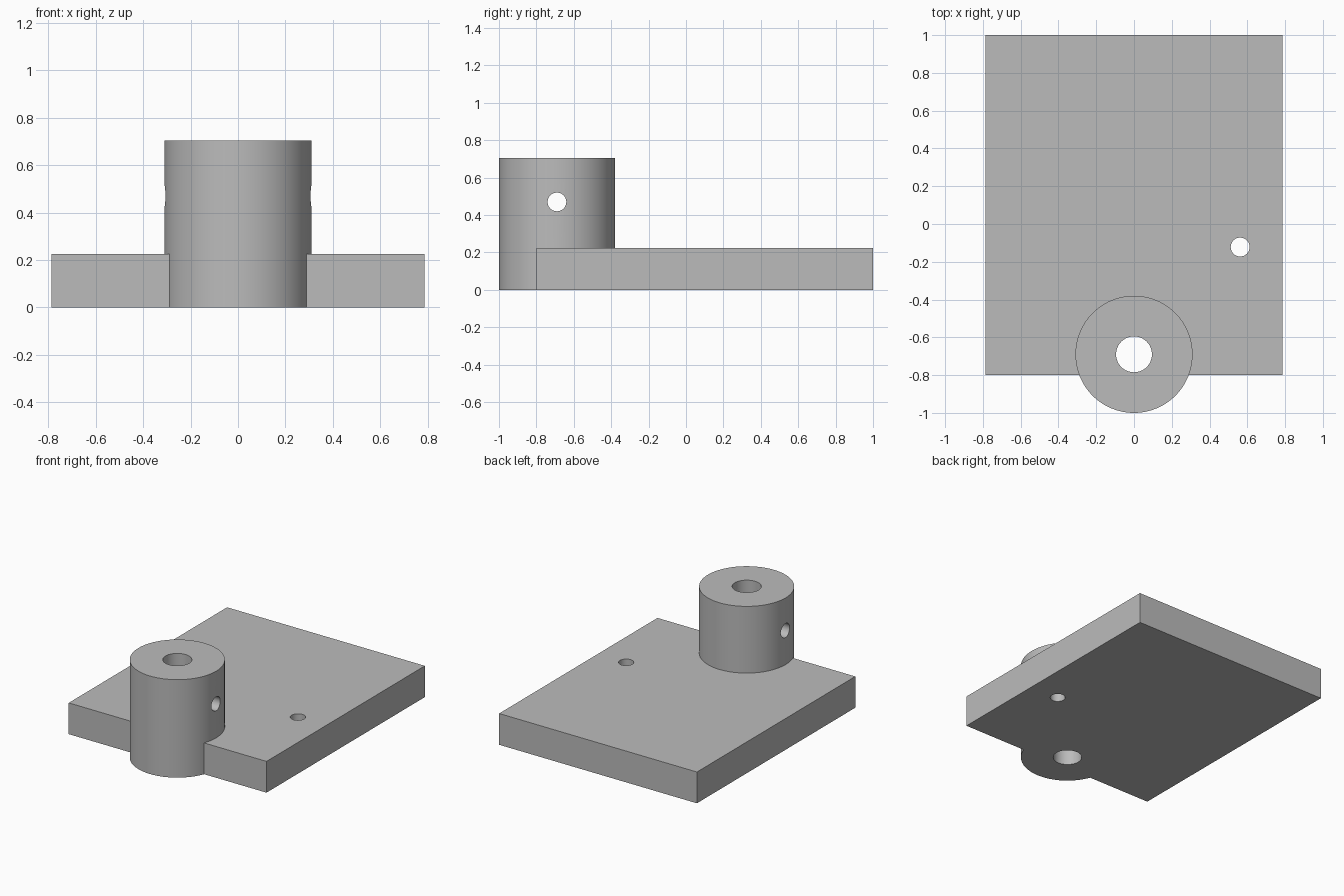
import bpy
import math

if "Cube" in bpy.data.objects:
    bpy.data.objects.remove(bpy.data.objects["Cube"])

PLATE_TOP, BOSS_TOP = 0.225, 0.705
BOSS_Y, BOSS_R = -0.69, 0.31

grey = bpy.data.materials.new("plain grey")
grey.use_nodes = True
grey.diffuse_color = (0.5, 0.5, 0.5, 1)
grey.node_tree.nodes["Principled BSDF"].inputs["Base Color"].default_value = (0.5, 0.5, 0.5, 1)


def cylinder(name, radius, depth, location, rotation=(0, 0, 0), sides=96):
    bpy.ops.mesh.primitive_cylinder_add(vertices=sides, radius=radius, depth=depth,
                                        location=location, rotation=rotation)
    obj = bpy.context.object
    obj.name = name
    obj.data.materials.append(grey)
    return obj


def combine(target, tool, operation):
    """Apply a boolean, then remove the tool."""
    mod = target.modifiers.new(operation.lower(), "BOOLEAN")
    mod.operation, mod.solver, mod.object = operation, "EXACT", tool
    bpy.context.view_layer.objects.active = target
    bpy.ops.object.modifier_apply(modifier=mod.name)
    bpy.data.objects.remove(tool)


# Rectangular base plate
bpy.ops.mesh.primitive_cube_add(size=1, location=(0, 0.1, PLATE_TOP / 2))
bracket = bpy.context.object
bracket.name = "base_plate_with_boss"
bracket.scale = (1.574, 1.8, PLATE_TOP)
bpy.ops.object.transform_apply(location=True, rotation=True, scale=True)
bracket.data.materials.append(grey)

# Round boss overhanging the front edge
boss = cylinder("boss", BOSS_R, BOSS_TOP, (0, BOSS_Y, BOSS_TOP / 2))
combine(bracket, boss, "UNION")

# Vertical bore, sideways pin hole and plate hole
holes = [
    cylinder("bore_cutter", 0.095, 2, (0, BOSS_Y, 0.3), sides=64),
    cylinder("pin_hole_cutter", 0.05, 2, (0, BOSS_Y, 0.47), (0, math.pi / 2, 0), 48),
    cylinder("plate_hole_cutter", 0.05, 1, (0.562, -0.122, 0.1), sides=48),
]
for hole in holes:
    hole.hide_render = True
    combine(bracket, hole, "DIFFERENCE")

# Smooth round walls, crisp edges
bpy.ops.object.select_all(action="DESELECT")
bracket.select_set(True)
bpy.context.view_layer.objects.active = bracket
bpy.ops.object.shade_smooth_by_angle(angle=math.radians(30))
